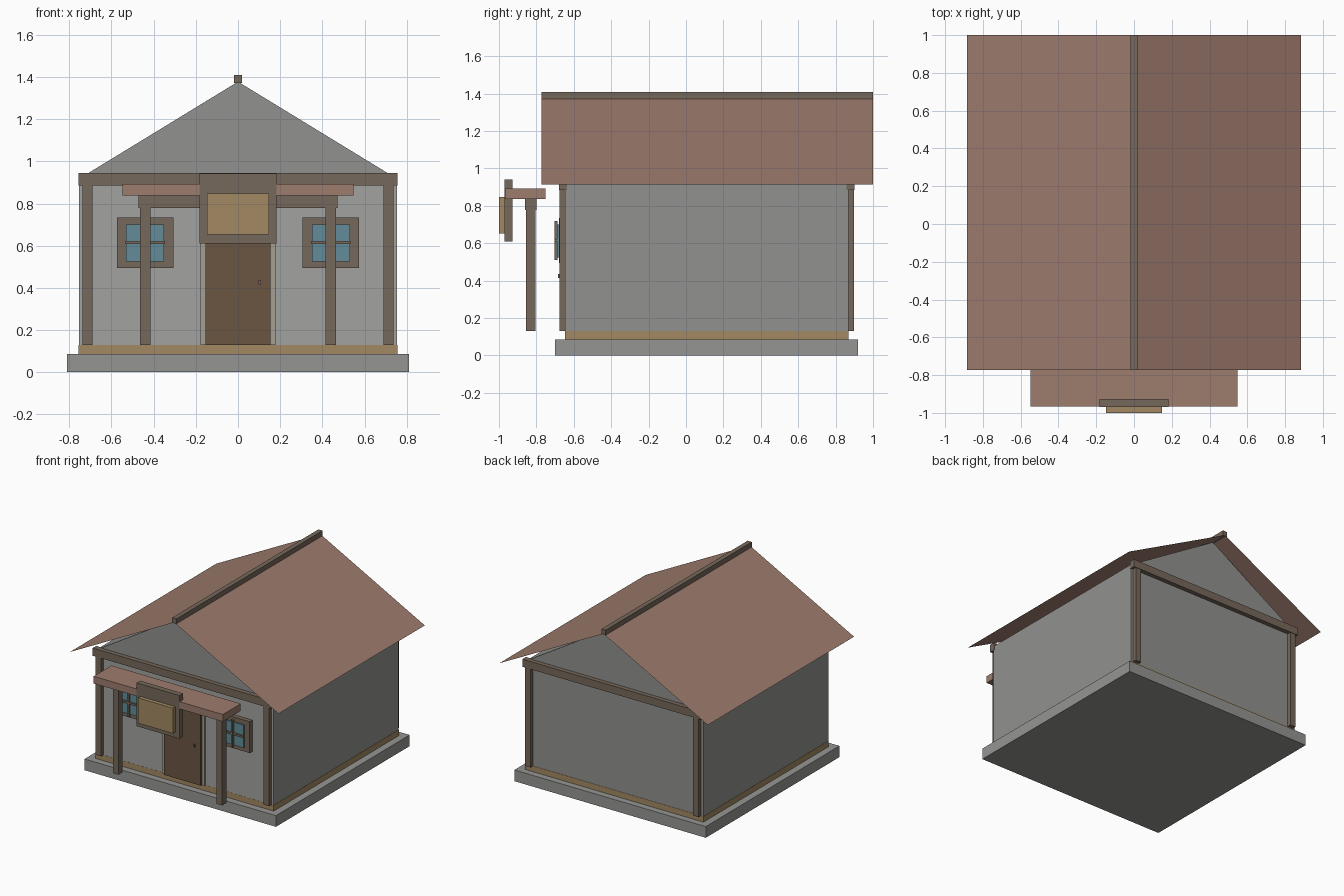
import bpy

if "Cube" in bpy.data.objects:
    bpy.data.objects.remove(bpy.data.objects["Cube"])


def material(name, r, g, b):
    m = bpy.data.materials.new(name)
    m.diffuse_color = (r, g, b, 1)
    m.use_nodes = True
    m.node_tree.nodes["Principled BSDF"].inputs["Base Color"].default_value = m.diffuse_color
    return m


TIMBER = material("timber", 0.183, 0.139, 0.105)
TAN = material("tan_wood", 0.36, 0.25, 0.125)
TRIM = material("pale_trim", 0.38, 0.35, 0.29)
DOOR = material("door_wood", 0.145, 0.092, 0.055)
ROOF = material("roof", 0.34, 0.20, 0.155)
GLASS = material("glass", 0.127, 0.262, 0.314)
STONE = material("stone", 0.30, 0.30, 0.29)
PLASTER = material("plaster", 0.285, 0.285, 0.275)
PALE_PLASTER = material("pale_plaster", 0.36, 0.36, 0.35)


def mesh_object(name, verts, faces, mat=None):
    me = bpy.data.meshes.new(name)
    me.from_pydata(verts, [], faces)
    ob = bpy.data.objects.new(name, me)
    bpy.context.collection.objects.link(ob)
    if mat:
        me.materials.append(mat)
    return ob


def prism(name, profile, y0, y1, mat=None):
    """Extrude a counter-clockwise (x, z) profile, seen from the front, along y."""
    n = len(profile)
    verts = [(x, y, z) for y in (y0, y1) for x, z in profile]
    faces = [list(range(n)), list(range(2 * n - 1, n - 1, -1))]
    faces += [[i, i + n, (i + 1) % n + n, (i + 1) % n] for i in range(n)]
    return mesh_object(name, verts, faces, mat)


def box(name, x, y, z, mat=None):
    return prism(name, [(x[0], z[0]), (x[1], z[0]), (x[1], z[1]), (x[0], z[1])],
                 y[0], y[1], mat)


def around(c, half):
    return (c - half, c + half)


# Foundation, sill, gabled house body and paler front wall
box("foundation", (-0.812, 0.812), (-0.70, 0.92), (0, 0.086), STONE)
box("sill", (-0.757, 0.757), (-0.648, 0.87), (0.086, 0.13), TAN)
prism("walls", [(-0.755, 0.13), (0.755, 0.13), (0.755, 0.917), (0, 1.378), (-0.755, 0.917)],
      -0.645, 0.868, PLASTER)
box("front_wall", around(0, 0.755), (-0.647, -0.643), (0.13, 0.915), PALE_PLASTER)

# Thin roof sheets and ridge beam
for side, s in (("left", -1), ("right", 1)):
    verts = [(0, -0.773, 1.378), (s * 0.885, -0.773, 0.915),
             (s * 0.885, 1.0, 0.915), (0, 1.0, 1.378)]
    mesh_object(side + "_roof_sheet", verts, [[0, 1, 2, 3] if s > 0 else [3, 2, 1, 0]], ROOF)
box("ridge_beam", around(0, 0.018), (-0.773, 1.0), (1.372, 1.41), TIMBER)

# Timber framing on the front and back walls
for end, y in (("front", (-0.677, -0.64)), ("back", (0.862, 0.899))):
    box(end + "_tie_beam", around(0, 0.757), (y[0] - 0.003, y[1] + 0.003), (0.885, 0.944), TIMBER)
    for side, s in (("left", -1), ("right", 1)):
        box(f"{end}_{side}_corner_post", around(s * 0.713, 0.024), y, (0.13, 0.885), TIMBER)

# Door with frame and handle
box("door_frame", around(0, 0.178), (-0.660, -0.64), (0.13, 0.70), TRIM)
box("door", around(0, 0.155), (-0.674, -0.64), (0.13, 0.675), DOOR)
box("door_handle", around(0.104, 0.006), (-0.684, -0.67), (0.415, 0.437), TIMBER)

# Windows and porch posts, one per side
for side, s in (("left", -1), ("right", 1)):
    c = s * 0.44
    box(side + "_window_frame", around(c, 0.135), (-0.680, -0.64), (0.495, 0.735), TIMBER)
    box(side + "_window_pane", around(c, 0.09), (-0.689, -0.67), (0.525, 0.70), GLASS)
    box(side + "_window_upright", around(c, 0.008), (-0.704, -0.686), (0.51, 0.72), TIMBER)
    box(side + "_window_crossbar", around(c, 0.094), (-0.703, -0.686), (0.608, 0.622), TIMBER)
    box(side + "_porch_post", around(c, 0.024), (-0.855, -0.805), (0.13, 0.78), TIMBER)

# Porch canopy
box("porch_beam", around(0, 0.472), (-0.860, -0.800), (0.778, 0.838), TIMBER)
box("porch_canopy", around(0, 0.548), (-0.967, -0.750), (0.838, 0.893), ROOF)

# Blank hanging sign
box("sign_frame", around(0, 0.182), (-0.970, -0.927), (0.61, 0.942), TIMBER)
box("sign_board", around(0, 0.148), (-1.0, -0.965), (0.653, 0.847), TAN)
